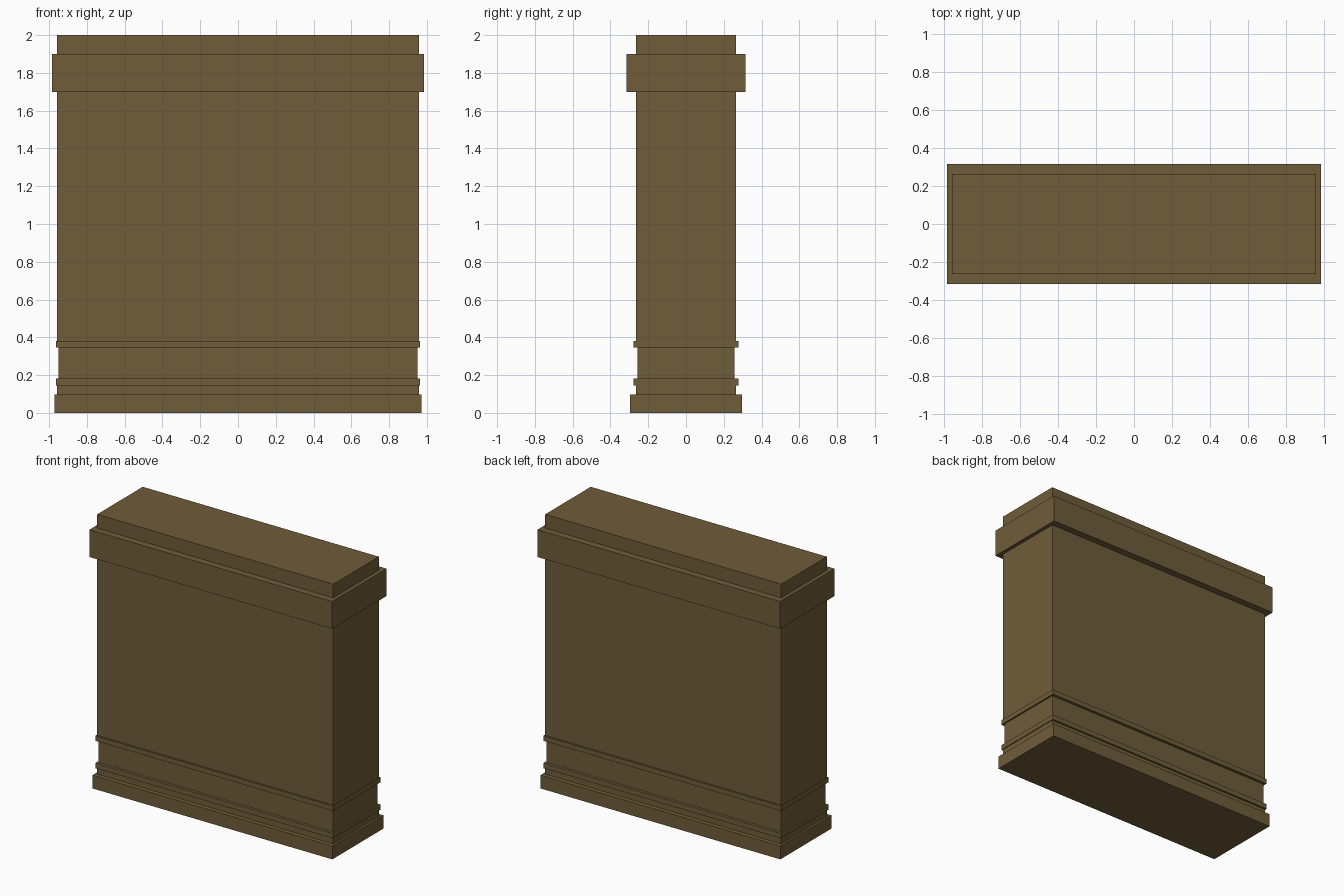
import bpy
import bmesh
from mathutils import Matrix

cube = bpy.data.objects.get("Cube")
if cube:
    bpy.data.objects.remove(cube, do_unlink=True)

# Single brown stone colour
stone = bpy.data.materials.new("brown_stone")
stone.use_nodes = True
colour = (0.162, 0.109, 0.042, 1)
stone.diffuse_color = colour
bsdf = next(n for n in stone.node_tree.nodes if n.type == "BSDF_PRINCIPLED")
bsdf.inputs["Base Color"].default_value = colour


def block(name, half_x, half_y, bottom, top):
    """Flat-shaded rectangular course between two heights."""
    bm = bmesh.new()
    size = (2 * half_x, 2 * half_y, top - bottom, 1)
    bmesh.ops.create_cube(bm, size=1, matrix=Matrix.Diagonal(size))
    mesh = bpy.data.meshes.new(name)
    bm.to_mesh(mesh)
    bm.free()
    mesh.materials.append(stone)
    obj = bpy.data.objects.new(name, mesh)
    obj.location.z = (bottom + top) / 2
    bpy.context.scene.collection.objects.link(obj)


# Courses from the ground up: name, half width, half depth, top height
courses = [
    ("base_plinth", 0.972, 0.296, 0.097),
    ("base_riser", 0.957, 0.264, 0.144),
    ("lower_trim", 0.963, 0.277, 0.181),
    ("recessed_band", 0.951, 0.256, 0.345),
    ("upper_trim", 0.963, 0.277, 0.381),
    ("wall_shaft", 0.957, 0.264, 1.7),
    ("cornice", 0.984, 0.315, 1.9),
    ("top_cap", 0.957, 0.264, 2.0),
]
level = 0
for name, half_x, half_y, top in courses:
    block(name, half_x, half_y, level, top)
    level = top
